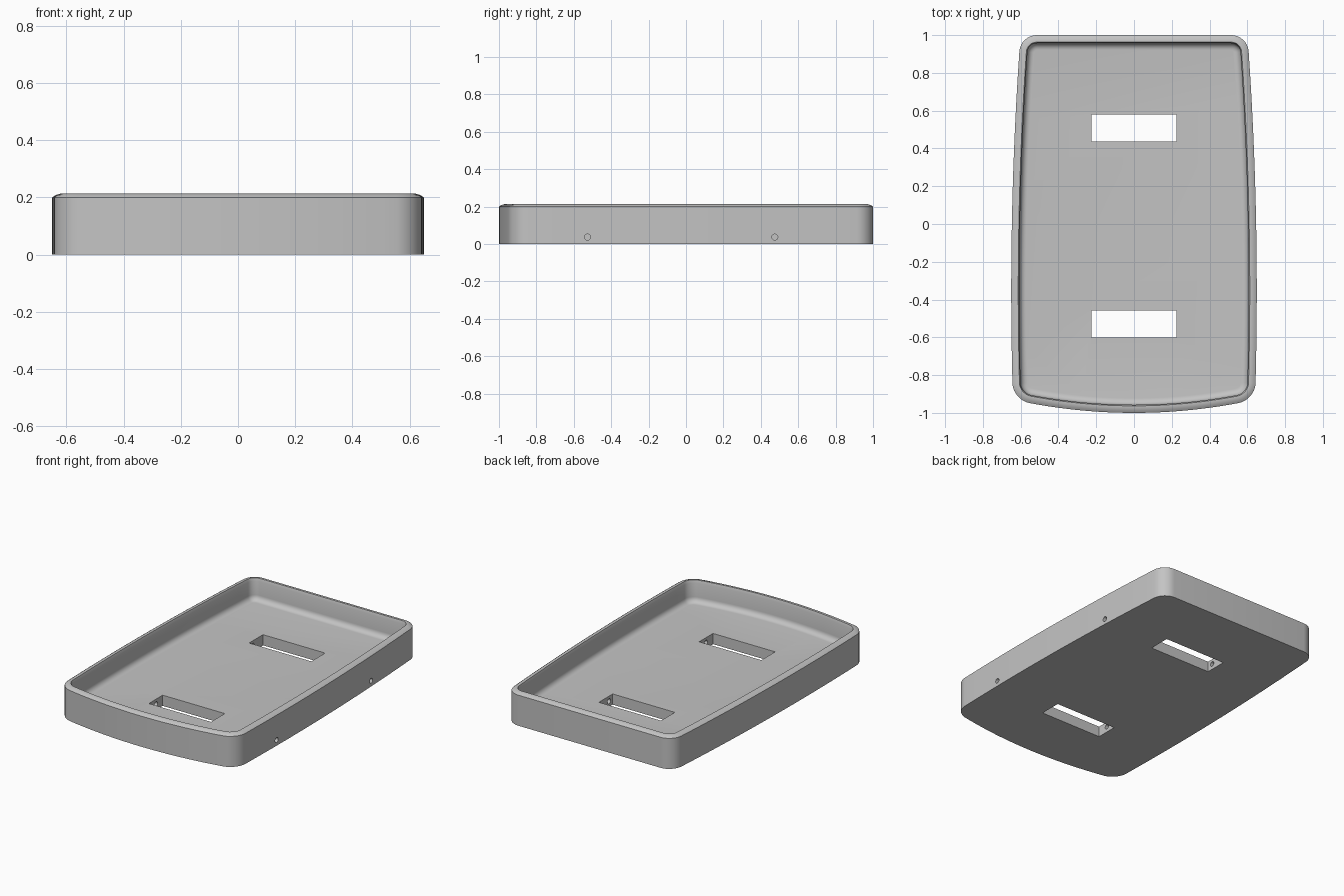
import bpy, bmesh, math
from mathutils import Vector

if "Cube" in bpy.data.objects:
    bpy.data.objects.remove(bpy.data.objects["Cube"])

grey = bpy.data.materials.new("plain grey")
grey.use_nodes = True
COLOUR = (0.55, 0.55, 0.55, 1)
grey.diffuse_color = COLOUR
grey.node_tree.nodes["Principled BSDF"].inputs["Base Color"].default_value = COLOUR


def side_x(y):
    return 0.65 - 0.027 * (y + 0.35) ** 2


def front_y(x):
    return -1 + 0.17 * x * x


def corner(a, c, b, n=8):
    """Rounded corner from a to b, pulled towards the sharp corner c."""
    a, b, c = Vector(a), Vector(b), Vector(c)
    p, q = a.lerp(c, 0.55), b.lerp(c, 0.55)
    steps = [i / n for i in range(n + 1)]
    return [a * (1 - t) ** 3 + p * 3 * t * (1 - t) ** 2
            + q * 3 * t * t * (1 - t) + b * t ** 3 for t in steps]


def outline():
    """Counter-clockwise outline: bowed front, bulging sides, flat back."""
    r = 0.085
    fx = side_x(-0.93)
    fy, bx = front_y(fx), side_x(1)
    half = [Vector((x, front_y(x))) for x in [i * (fx - r) / 12 for i in range(12)]]
    half += corner((fx - r, front_y(fx - r)), (fx, fy), (side_x(fy + r), fy + r))
    low, high = fy + r, 1 - r
    for i in range(1, 20):
        y = low + (high - low) * i / 20
        half.append(Vector((side_x(y), y)))
    half += corner((side_x(high), high), (bx, 1), (bx - r, 1))
    return half + [Vector((-p.x, p.y)) for p in reversed(half[1:])]


def inset(points, d):
    """Move every outline point inwards along its normal."""
    result = []
    for i, p in enumerate(points):
        before = (p - points[i - 1]).normalized()
        after = (points[(i + 1) % len(points)] - p).normalized()
        t = (before + after).normalized()
        result.append(p + Vector((-t.y, t.x)) * d / max(t.dot(after), 0.5))
    return result


# Tray: one wall section (inset, height) swept round the outline
FLOOR, FILLET, WALL = 0.07, 0.035, 0.043
section = [(0, 0), (0, 0.2), (0.012, 0.208), (0.028, 0.213),
           (0.037, 0.213), (WALL, 0.195)]
for i in range(7):
    a = math.radians(15 * i)
    section.append((WALL + FILLET * (1 - math.cos(a)),
                    FLOOR + FILLET * (1 - math.sin(a))))

bm = bmesh.new()
base = outline()
rings = [[bm.verts.new((p.x, p.y, z)) for p in inset(base, d)] for d, z in section]
for lower, upper in zip(rings, rings[1:]):
    for i in range(len(base)):
        j = (i + 1) % len(base)
        bm.faces.new((lower[i], lower[j], upper[j], upper[i]))
bm.faces.new(list(reversed(rings[0])))
bm.faces.new(rings[-1])
mesh = bpy.data.meshes.new("tray")
bm.to_mesh(mesh)
bm.free()
tray = bpy.data.objects.new("tray", mesh)
bpy.context.collection.objects.link(tray)
mesh.materials.append(grey)


def cut(cutter):
    cutter.hide_render = True
    cutter.data.materials.append(grey)
    mod = tray.modifiers.new("cut", 'BOOLEAN')
    mod.operation = 'DIFFERENCE'
    mod.solver = 'EXACT'
    mod.object = cutter
    bpy.ops.object.select_all(action='DESELECT')
    tray.select_set(True)
    bpy.context.view_layer.objects.active = tray
    bpy.ops.object.modifier_apply(modifier=mod.name)
    bpy.data.objects.remove(cutter)


# Strap slots through the floor, each with a pin bore from the left side
for slot_y, bore_y in ((0.508, 0.475), (-0.529, -0.527)):
    bpy.ops.mesh.primitive_cube_add(size=1, location=(0, slot_y, 0.05))
    slot = bpy.context.object
    slot.name = "slot_cutter"
    slot.scale = (0.45, 0.143, 0.3)
    cut(slot)
    start, end = -0.35, 0.75
    bpy.ops.mesh.primitive_cylinder_add(
        vertices=24, radius=0.016, depth=end - start,
        location=((start + end) / 2, bore_y, 0.037), rotation=(0, math.pi / 2, 0))
    bore = bpy.context.object
    bore.name = "bore_cutter"
    cut(bore)

bpy.ops.object.select_all(action='DESELECT')
tray.select_set(True)
bpy.context.view_layer.objects.active = tray
bpy.ops.object.shade_smooth_by_angle(angle=math.radians(25))
